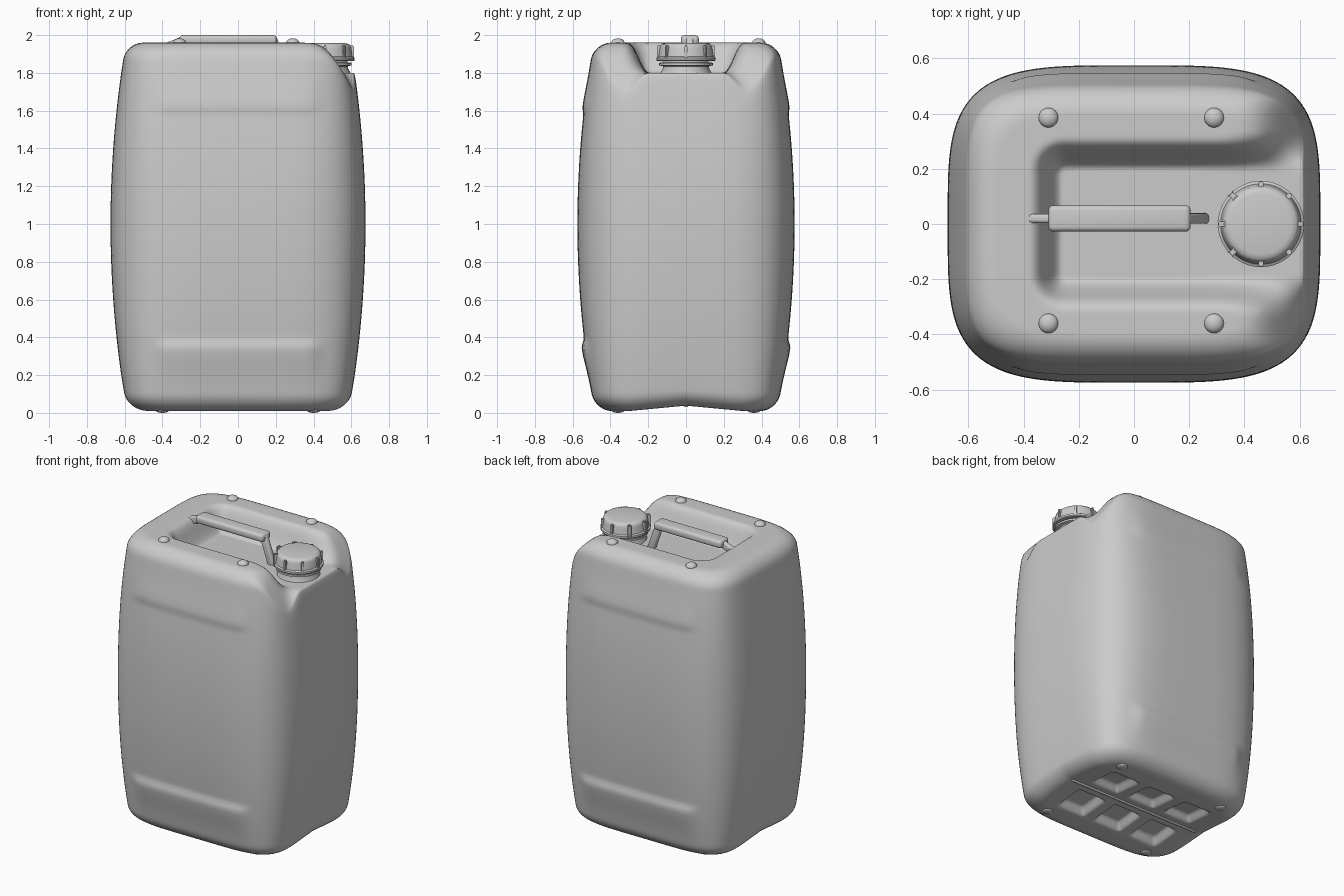
import bpy, bmesh
from math import sin, cos, pi, tau, exp, hypot
from mathutils import Vector

if "Cube" in bpy.data.objects:
    bpy.data.objects.remove(bpy.data.objects["Cube"])

SEG, R, TOP, BOT = 192, 0.09, 1.96, 0.01


def finish(bm, name, angle=0.6):
    bmesh.ops.recalc_face_normals(bm, faces=bm.faces)
    me = bpy.data.meshes.new(name)
    bm.to_mesh(me)
    bm.free()
    ob = bpy.data.objects.new(name, me)
    bpy.context.collection.objects.link(ob)
    bpy.ops.object.select_all(action='DESELECT')
    ob.select_set(True)
    bpy.context.view_layer.objects.active = ob
    bpy.ops.object.shade_smooth_by_angle(angle=angle)
    return ob


def skin(bm, rings):
    """Join equal-length rings of points into a closed tube."""
    loops = [[bm.verts.new(p) for p in r] for r in rings]
    n = len(loops[0])
    for a, b in zip(loops, loops[1:]):
        for j in range(n):
            k = (j + 1) % n
            bm.faces.new((a[j], a[k], b[k], b[j]))
    bm.faces.new(loops[0][::-1])
    bm.faces.new(loops[-1])


def smooth(t):
    t = min(max(t, 0), 1)
    return t * t * (3 - 2 * t)


def box_dist(x, y, hx, hy, r):
    qx, qy = abs(x) - hx + r, abs(y) - hy + r
    return hypot(max(qx, 0), max(qy, 0)) + min(max(qx, qy), 0) - r


def smin(a, b, k=0.06):
    h = max(k - abs(a - b), 0)
    return min(a, b) - h * h / (4 * k)


def top_height(x, y):
    # handle recess opening to the right, and shoulders falling off to the right
    m = smooth(-box_dist(x - 0.6, y, 1.0, 0.335, 0.15) / 0.14)
    slope = 3.3 * max(x - 0.30, 0) ** 2
    return TOP + 0.06 - (slope * (1 - m) + 0.22 * m)


def bottom_raise(x, y):
    # shallow vault along the seam plus six pockets
    up = 0.03 * max(0, 1 - abs(y) / 0.3)
    for cx in (-0.29, 0, 0.29):
        d = box_dist(x - cx, abs(y) - 0.165, 0.115, 0.115, 0.03)
        up += 0.045 * smooth(-d / 0.05)
    return up


def ledge(z, z0, below, above):
    s = below if z < z0 else above
    return exp(-((z - z0) / s) ** 2)


def shape(x, y, z):
    # label panel ledges on front and back
    side = smooth((0.47 - abs(x)) / 0.1) * smooth((abs(y) - 0.4) / 0.08)
    push = 0.018 * ledge(z, 0.35, 0.14, 0.025) + 0.009 * ledge(z, 1.62, 0.025, 0.12)
    y += (push if y > 0 else -push) * side
    if z > 1.5:
        z = smin(z, top_height(x, y))
    elif z < 0.2:
        z += bottom_raise(x, y) * (1 - z / 0.2)
    return (x, y, z)


def section(z, inset=0.0, scale=1.0):
    t2 = ((z - 1) / 0.95) ** 2
    a, b, n = 0.675 - 0.08 * t2 - inset, 0.575 - 0.085 * t2 - inset, 3.9 + 1.3 * t2
    pts = []
    for j in range(SEG):
        c, s = cos(tau * j / SEG), sin(tau * j / SEG)
        r = scale / (abs(c / a) ** n + abs(s / b) ** n) ** (1 / n)
        pts.append(shape(r * c, r * s, z))
    return pts


# Body: closed bulging shell, bottom centre to top centre
rings = [section(BOT, R, 0.01 + 0.99 * i / 50) for i in range(50)]
for i in range(9):
    p = pi / 2 * i / 8
    rings.append(section(BOT + R * (1 - cos(p)), R * (1 - sin(p))))
for i in range(1, 80):
    rings.append(section(BOT + R + (TOP - BOT - 2 * R) * i / 80))
for i in range(9):
    p = pi / 2 * i / 8
    rings.append(section(TOP - R + R * sin(p), R * (1 - cos(p))))
rings += [section(TOP, R, 1 - 0.99 * i / 60) for i in range(1, 61)]
bm = bmesh.new()
skin(bm, rings)
finish(bm, "canister_body", 1.0)


def lathe(name, profile, cx, seg=64):
    bm = bmesh.new()
    skin(bm, [[(cx + r * cos(tau * j / seg), r * sin(tau * j / seg), z)
               for j in range(seg)] for r, z in profile])
    return finish(bm, name)


def beam(name, p0, p1, width, height, bevel):
    """Rounded bar between two points in the xz plane."""
    p0, p1 = Vector(p0), Vector(p1)
    d = (p1 - p0).normalized()
    up = Vector((-d.z, 0, d.x)) * height / 2
    side = Vector((0, width / 2, 0))
    bm = bmesh.new()
    skin(bm, [[p + side + up, p - side + up, p - side - up, p + side - up] for p in (p0, p1)])
    bmesh.ops.bevel(bm, geom=bm.edges[:], offset=bevel, segments=4, profile=0.5, affect='EDGES')
    return finish(bm, name)


# Neck and screw cap
CX = 0.46
lathe("neck", [(0.15, 1.74), (0.135, 1.80), (0.122, 1.825), (0.122, 1.835), (0.142, 1.84),
               (0.142, 1.853), (0.12, 1.856), (0.12, 1.88)], CX)
lathe("screw_cap", [(0.12, 1.862), (0.152, 1.862), (0.156, 1.867), (0.156, 1.88), (0.146, 1.886),
                    (0.139, 1.93), (0.136, 1.943), (0.126, 1.953), (0.11, 1.957), (0.01, 1.957)], CX)
for i in range(8):
    a = tau * i / 8
    bm = bmesh.new()
    bmesh.ops.create_cube(bm, size=1)
    for v in bm.verts:
        x, y, z = 0.142 + v.co.x * 0.024, v.co.y * 0.018, 1.906 + v.co.z * 0.076
        v.co = (CX + x * cos(a) - y * sin(a), x * sin(a) + y * cos(a), z)
    bmesh.ops.bevel(bm, geom=bm.edges[:], offset=0.004, segments=2, affect='EDGES')
    finish(bm, f"cap_rib_{i}")

# Carry handle: grip and two thinner legs
grips = [beam("handle_grip", (-0.31, 0, 1.974), (0.205, 0, 1.974), 0.095, 0.052, 0.018),
         beam("handle_left_leg", (-0.40, 0, 1.925), (-0.28, 0, 1.972), 0.034, 0.05, 0.012),
         beam("handle_right_leg", (0.18, 0, 1.985), (0.255, 0, 1.77), 0.038, 0.05, 0.012)]
for g in grips:
    g.location.y = 0.02

# Stacking studs on top and feet underneath
for name, z, sz, xs, ys in (("top_stud", 1.957, 0.026, (-0.31, 0.29), (-0.36, 0.385)),
                            ("foot_stud", 0.014, 0.014, (-0.4, 0.4), (-0.36, 0.36))):
    for x in xs:
        for y in ys:
            bm = bmesh.new()
            bmesh.ops.create_uvsphere(bm, u_segments=24, v_segments=12, radius=1)
            for v in bm.verts:
                v.co = (x + v.co.x * 0.036, y + v.co.y * 0.036, z + v.co.z * sz)
            finish(bm, name, 1.0)

# Moulding seam under the base
beam("base_seam", (-0.5, 0, 0.04), (0.5, 0, 0.04), 0.02, 0.02, 0.006)
